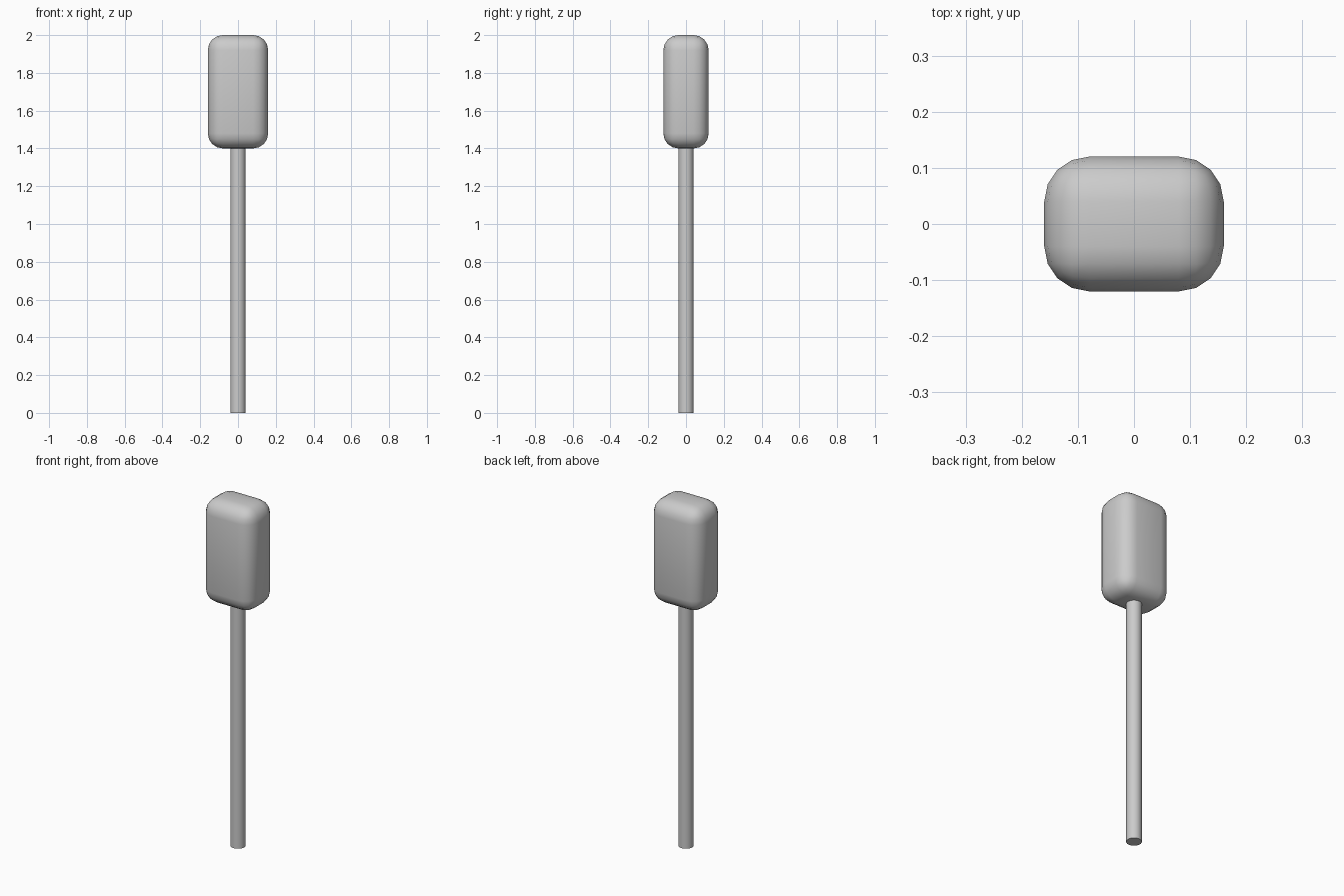
import bpy

default_cube = bpy.data.objects.get("Cube")
if default_cube:
    bpy.data.objects.remove(default_cube, do_unlink=True)

# Single plain grey
grey = bpy.data.materials.new("light_grey")
grey.use_nodes = True
colour = (0.6, 0.6, 0.6, 1)
grey.diffuse_color = colour
grey.node_tree.nodes["Principled BSDF"].inputs["Base Color"].default_value = colour


def finish(obj, name):
    obj.name = name
    obj.data.materials.append(grey)


# Straight round stick
bpy.ops.mesh.primitive_cylinder_add(vertices=32, radius=0.04, depth=1.45,
                                    location=(0, 0, 0.725))
finish(bpy.context.object, "stick")
bpy.ops.object.shade_smooth_by_angle()

# Rounded block on top of the stick
bpy.ops.mesh.primitive_cube_add(size=1, location=(0, 0, 1.7))
head = bpy.context.object
head.scale = (0.32, 0.24, 0.6)
bpy.ops.object.transform_apply(location=False, rotation=False, scale=True)
finish(head, "head")
bevel = head.modifiers.new("rounded_edges", "BEVEL")
bevel.width = 0.08
bevel.segments = 4
bpy.ops.object.modifier_apply(modifier=bevel.name)
bpy.ops.object.shade_smooth()
